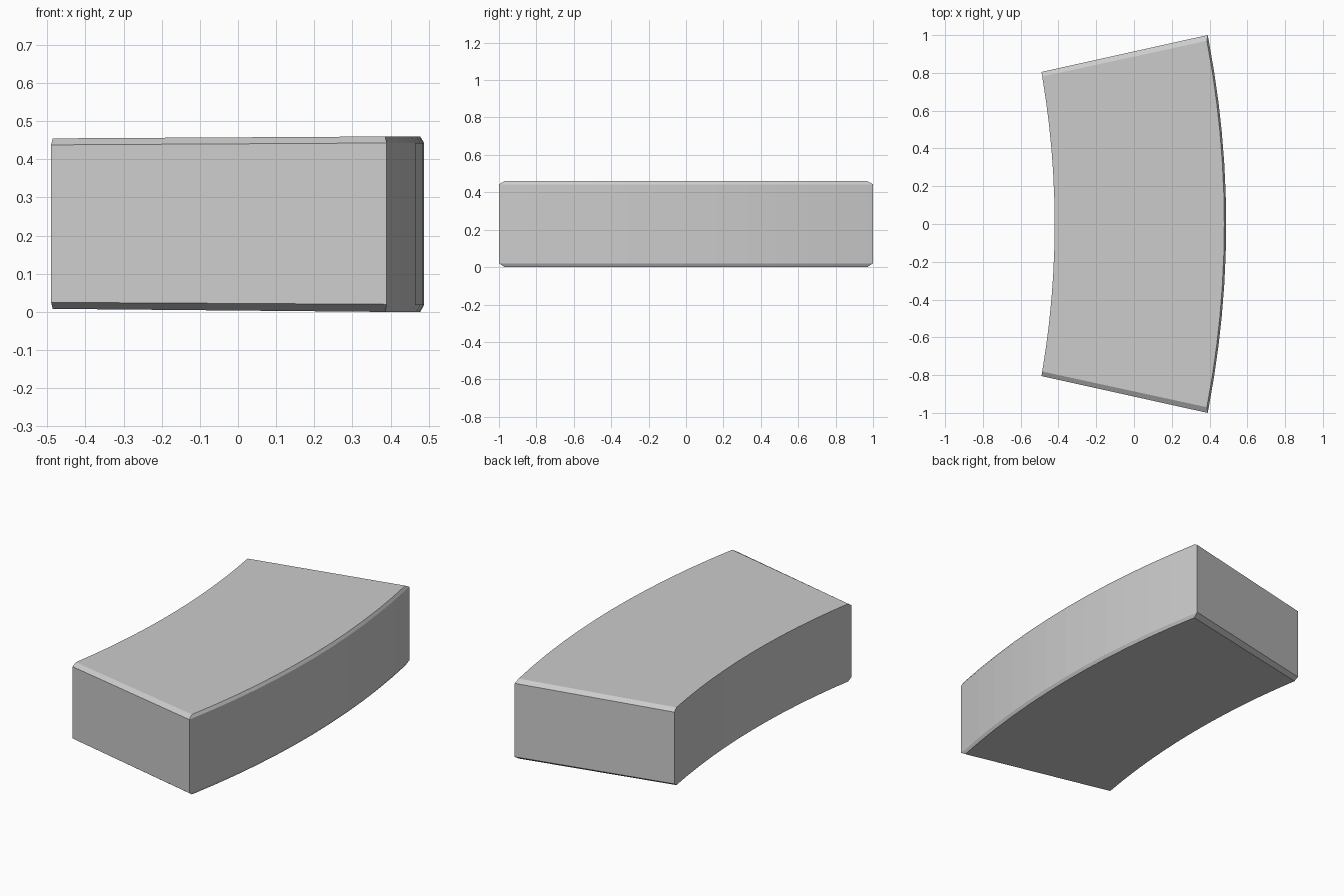
import bpy, bmesh

if "Cube" in bpy.data.objects:
    bpy.data.objects.remove(bpy.data.objects["Cube"])

SEGMENTS = 12


def arc_x(mid, sag, t):
    # circular-like bow, shifted by sag at t = +-1
    return mid - sag * t * t


bm = bmesh.new()


def section(t, end=False):
    # six-point cross-section; end caps collapse the chamfers to four corners
    s = 1 if t > 0 else -1
    ti = t * 0.97
    if end:
        ti = t
    xi, yi = arc_x(-0.42, 0.07, ti), 0.805 * ti
    xo, yo = arc_x(0.488, 0.098, ti), 1.0 * ti
    if end:
        pts = [(xi, yi, 0.025), (xo, yo, 0.02), (xo, yo, 0.02),
               (xo, yo, 0.443), (xo, yo, 0.443), (xi, yi, 0.438)]
    else:
        pts = [(xi, yi, 0.008), (xo - 0.01, yo, 0.0), (xo, yo, 0.018),
               (xo, yo, 0.443), (xo - 0.01, yo, 0.46), (xi, yi, 0.455)]
    return [bm.verts.new(p) for p in pts]


# Sweep of the curved block, with a chamfer ring at each end
rings = [section(-1, True)]
rings += [section(-1 + 2 * i / SEGMENTS) for i in range(SEGMENTS + 1)]
rings += [section(1, True)]
for a, b in zip(rings, rings[1:]):
    for k in range(6):
        n = (k + 1) % 6
        bm.faces.new((a[k], a[n], b[n], b[k]))
bm.faces.new(rings[0])
bm.faces.new(rings[-1])
bmesh.ops.remove_doubles(bm, verts=bm.verts, dist=1e-5)
bmesh.ops.recalc_face_normals(bm, faces=bm.faces)

mesh = bpy.data.meshes.new("curved_block")
bm.to_mesh(mesh)
bm.free()
block = bpy.data.objects.new("curved_block", mesh)
bpy.context.collection.objects.link(block)
